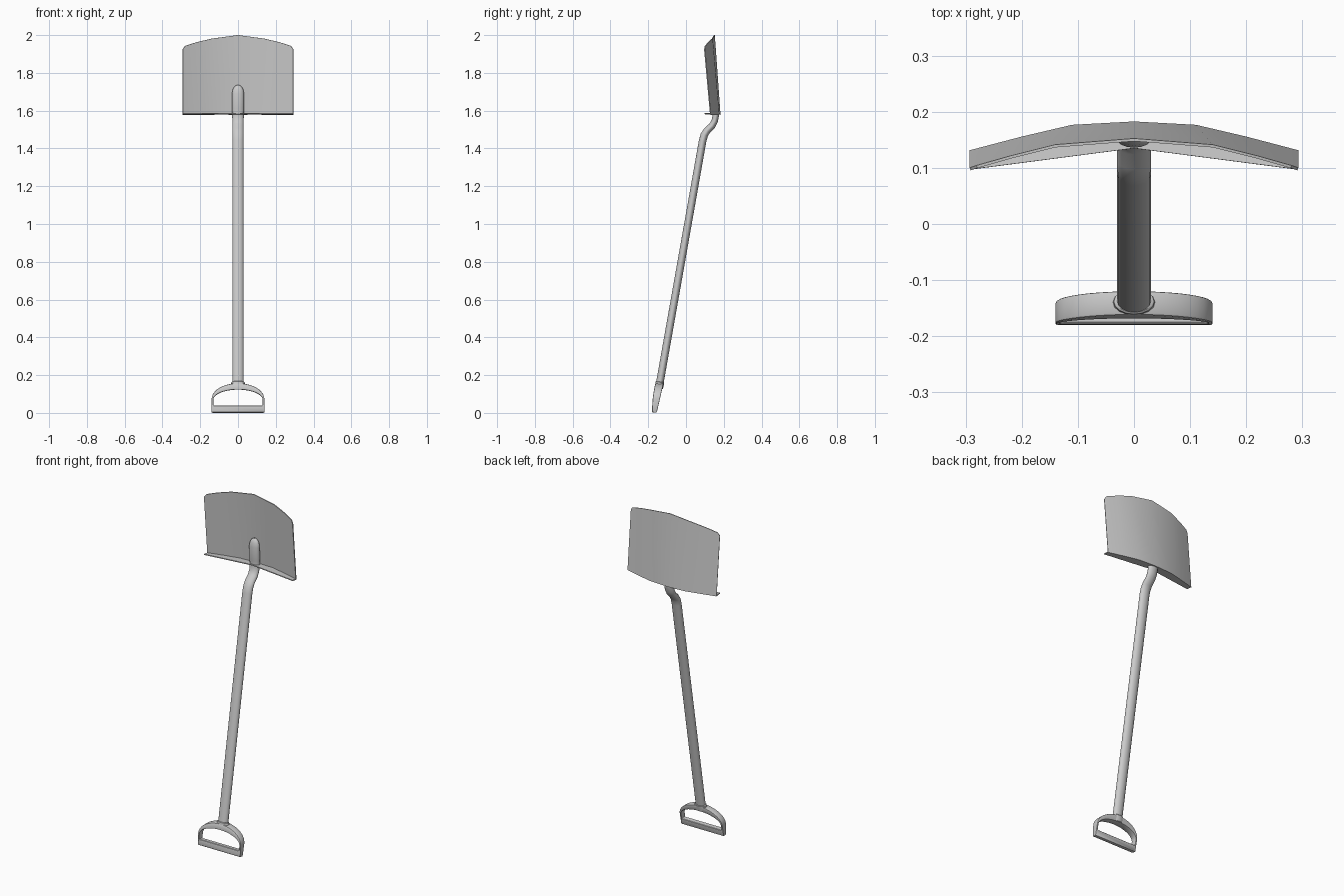
import bpy, bmesh, math
from mathutils import Vector

if "Cube" in bpy.data.objects:
    bpy.data.objects.remove(bpy.data.objects["Cube"])


def finish(name, bm, angle=30, mods=()):
    """Turn a bmesh into an object, apply modifiers and shade it."""
    bmesh.ops.recalc_face_normals(bm, faces=bm.faces[:])
    me = bpy.data.meshes.new(name)
    bm.to_mesh(me)
    bm.free()
    ob = bpy.data.objects.new(name, me)
    bpy.context.collection.objects.link(ob)
    bpy.ops.object.select_all(action='DESELECT')
    ob.select_set(True)
    bpy.context.view_layer.objects.active = ob
    for kind, props in mods:
        m = ob.modifiers.new(kind.title(), kind)
        for k, v in props.items():
            setattr(m, k, v)
        bpy.ops.object.modifier_apply(modifier=m.name)
    bpy.ops.object.shade_smooth_by_angle(angle=math.radians(angle))
    return ob


def bridge(bm, a, b, closed=True):
    n = len(a)
    for i in range(n if closed else n - 1):
        j = (i + 1) % n
        bm.faces.new((a[i], a[j], b[j], b[i]))


def sweep(name, path, sides=16):
    """Elliptical tube; path rows are y, z, x radius, depth radius."""
    bm = bmesh.new()
    pts = [Vector((0, p[0], p[1])) for p in path]
    rings = []
    for i, p in enumerate(pts):
        t = (pts[min(i + 1, len(pts) - 1)] - pts[max(i - 1, 0)]).normalized()
        n = Vector((1, 0, 0)).cross(t)
        ring = []
        for k in range(sides):
            a = math.tau * k / sides
            off = Vector((path[i][2] * math.cos(a), 0, 0)) + n * path[i][3] * math.sin(a)
            ring.append(bm.verts.new(p + off))
        rings.append(ring)
    for a, b in zip(rings, rings[1:]):
        bridge(bm, a, b)
    bm.faces.new(rings[0])
    bm.faces.new(rings[-1])
    return finish(name, bm, 40)


# Shaft: straight pole, S-bend, then rounded socket lying on the blade
sweep("shaft", [
    (-0.141, 0.145, 0.030, 0.020), (0.088, 1.44, 0.030, 0.020),
    (0.097, 1.472, 0.030, 0.020), (0.112, 1.495, 0.030, 0.019),
    (0.138, 1.520, 0.030, 0.018), (0.152, 1.545, 0.030, 0.017),
    (0.159, 1.580, 0.031, 0.017), (0.158, 1.610, 0.032, 0.020),
    (0.154, 1.690, 0.032, 0.018), (0.156, 1.712, 0.028, 0.016),
    (0.157, 1.728, 0.019, 0.011), (0.158, 1.736, 0.007, 0.005)])

# Collar where the shaft enters the grip
sweep("collar", [(-0.144, 0.13, 0.042, 0.022), (-0.140, 0.150, 0.038, 0.023),
                 (-0.138, 0.162, 0.036, 0.023), (-0.1375, 0.165, 0.032, 0.020)])

# D-shaped grip: outer and inner outlines, leaning with the shaft
ARC = 20
outer = [(0.14, 0.0)] + [(0.14 * math.cos(math.pi * i / ARC),
                          0.07 + 0.087 * math.sin(math.pi * i / ARC))
                         for i in range(ARC + 1)] + [(-0.14, 0.0)]
inner = [(0.131, 0.036)] + [(0.131 * math.cos(math.pi * i / ARC),
                             0.068 + 0.055 * math.sin(math.pi * i / ARC))
                            for i in range(ARC + 1)] + [(-0.131, 0.036)]
bm = bmesh.new()


def grip_loop(outline, side):
    loop = []
    for x, z in outline:
        f = z / 0.157
        y = (-0.155 + 0.036 * f) if side > 0 else (-0.180 + 0.018 * f * f)
        loop.append(bm.verts.new((x, y, z + (0.004 * (1 - f) if side < 0 else 0))))
    return loop


of, ob_, nf, nb = (grip_loop(o, s) for o, s in
                   ((outer, -1), (outer, 1), (inner, -1), (inner, 1)))
for a, b in ((of, ob_), (ob_, nb), (nb, nf), (nf, of)):
    bridge(bm, a, b)
finish("grip", bm, 35, [('BEVEL', dict(width=0.004, segments=2, limit_method='ANGLE',
                                       angle_limit=math.radians(40)))])

# Blade: curved scoop with a peaked top edge and a forward lip at the bottom
# half columns: bottom x, bottom y, top x, top y, top z
half = [(0, 0.180, 0, 0.150, 2.0), (0.11, 0.174, 0.14, 0.139, 1.981),
        (0.20, 0.153, 0.22, 0.119, 1.962), (0.28, 0.132, 0.28, 0.102, 1.943),
        (0.292, 0.129, 0.292, 0.098, 1.925)]
cols = [(-c[0], c[1], -c[2], c[3], c[4]) for c in half[:0:-1]] + half
bm = bmesh.new()
lip, bottom, top = [], [], []
for bx, by, tx, ty, tz in cols:
    lip.append(bm.verts.new((bx, 0.135 - 0.038 * abs(bx) / 0.292, 1.584)))
    bottom.append(bm.verts.new((bx, by, 1.581)))
    top.append(bm.verts.new((tx, ty, tz)))
bridge(bm, lip, bottom, False)
bridge(bm, bottom, top, False)
finish("blade", bm, 30, [('SOLIDIFY', dict(thickness=0.005, offset=0, use_even_offset=True))])
